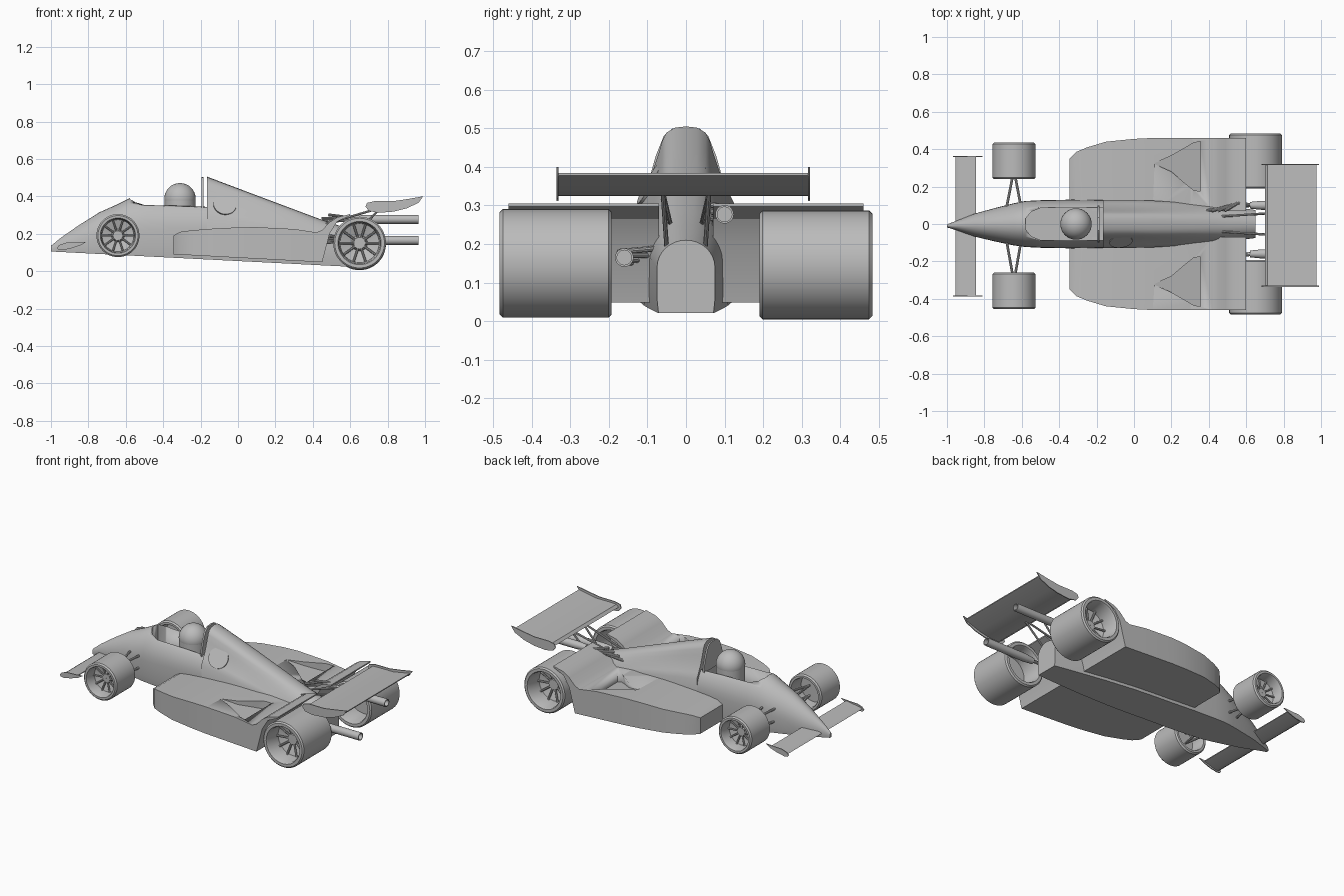
import bpy, bmesh, math
from mathutils import Vector

if "Cube" in bpy.data.objects:
    bpy.data.objects.remove(bpy.data.objects["Cube"])

paint = bpy.data.materials.new("plain_grey")
paint.diffuse_color = (0.5, 0.5, 0.5, 1)
paint.use_nodes = True
paint.node_tree.nodes["Principled BSDF"].inputs["Base Color"].default_value = paint.diffuse_color


def make(name, bm, angle=35):
    """Turn a bmesh into a finished object."""
    bmesh.ops.remove_doubles(bm, verts=bm.verts, dist=1e-5)
    bmesh.ops.recalc_face_normals(bm, faces=bm.faces)
    me = bpy.data.meshes.new(name)
    bm.to_mesh(me)
    bm.free()
    ob = bpy.data.objects.new(name, me)
    bpy.context.collection.objects.link(ob)
    me.materials.append(paint)
    me.shade_smooth()
    me.set_sharp_from_angle(angle=math.radians(angle))
    return ob


def loft(bm, rings, cap=True, wrap=False):
    """Skin closed rings of points."""
    rows = [[bm.verts.new(p) for p in r] for r in rings]
    n = len(rows[0])
    for a, b in zip(rows, rows[1:] + rows[:1] if wrap else rows[1:]):
        for i in range(n):
            j = (i + 1) % n
            bm.faces.new((a[i], a[j], b[j], b[i]))
    if cap:
        bm.faces.new(rows[0])
        bm.faces.new(rows[-1])


def rod(bm, a, b, r, r2=None, n=16):
    """Round bar between two points."""
    a, b = Vector(a), Vector(b)
    q = (b - a).to_track_quat('Z', 'Y')
    ring = lambda c, rad: [c + q @ Vector((rad * math.cos(t), rad * math.sin(t), 0))
                           for t in (2 * math.pi * i / n for i in range(n))]
    loft(bm, [ring(a, r), ring(b, r if r2 is None else r2)])


def prism(bm, pts, y0, y1):
    """Side profile (x, z) extruded across y."""
    loft(bm, [[(x, y, z) for x, z in pts] for y in (y0, y1)])


def cut(ob, bm, name):
    """Boolean-subtract a hidden cutter."""
    c = make(name, bm)
    c.hide_render = True
    c.hide_viewport = True
    m = ob.modifiers.new("cut", 'BOOLEAN')
    m.operation, m.solver, m.object = 'DIFFERENCE', 'EXACT', c


floor = lambda x: 0.105 - 0.051 * (x + 1)
COWL = [(1, 0), (.86, .17), (.73, .34), (.64, .5), (.56, .65), (.48, .82), (.40, .92), (.22, .985), (0, 1)]


def section(x, top, w, shoulder, k, shift=0):
    """Hull cross-section: straight sides, then round (k=0) or cowl (k=1) crown."""
    zb = floor(x)
    half = [(w * .95, zb), (w, zb + (shoulder - zb) * .3)]
    for i, (cy, cz) in enumerate(COWL):
        t = math.pi / 2 * i / 8
        half.append((w * (k * cy + (1 - k) * math.cos(t)),
                     shoulder + (top - shoulder) * (k * cz + (1 - k) * math.sin(t))))
    half[-1] = (0, top)
    pts = half + [(-y, z) for y, z in half[-2::-1]]
    return [(x, y + shift, z) for y, z in pts]


# Nose and cockpit tub
bm = bmesh.new()
loft(bm, [section(*s) for s in [
    (-1, .135, .008, .115, 0, -.01), (-.945, .18, .027, .13, 0, -.008), (-.85, .246, .062, .15, 0, -.006),
    (-.74, .315, .09, .18, 0, -.004), (-.645, .357, .112, .20, 0, -.002), (-.58, .39, .123, .22, 0),
    (-.5, .40, .127, .22, 0), (-.35, .392, .13, .225, 0), (-.165, .385, .128, .225, 0)]])
tub = make("nose_and_tub", bm)

# Cockpit opening
bm = bmesh.new()
hole = [(-.578, -.03), (-.55, -.065), (-.5, -.085), (-.15, -.085),
        (-.15, .085), (-.5, .085), (-.55, .065), (-.578, .03)]
loft(bm, [[(x, y, z) for x, y in hole] for z in (.22, .6)])
cut(tub, bm, "cockpit_cutter")

# Engine cover tapering to the tail
bm = bmesh.new()
loft(bm, [section(*s) for s in [
    (-.165, .505, .128, .30, 1), (-.03, .454, .128, .28, 1), (.1, .405, .125, .255, .95),
    (.3, .33, .112, .21, .6), (.42, .285, .10, .18, .35), (.52, .25, .09, .16, .15), (.65, .21, .075, .14, 0)]])
make("engine_cover", bm)

# Roll hoop panel behind the driver
bm = bmesh.new()
arch = [(.1, .335), (.095, .37), (.078, .43), (.058, .48), (.035, .5), (0, .503)]
arch += [(-y, z) for y, z in arch[-2::-1]]
loft(bm, [[(x, y, z) for y, z in arch] for x in (-.194, -.184)])
make("roll_hoop", bm)

# Round side hatch on the engine cover
bm = bmesh.new()
n = Vector((0.12, -.86, .48)).normalized()
c = Vector((-.07, -.093, .357))
rod(bm, c - n * .008, c + n * .004, .062, n=32)
make("side_hatch", bm)

# Driver helmet
bm = bmesh.new()
bmesh.ops.create_uvsphere(bm, u_segments=32, v_segments=16, radius=.084)
bmesh.ops.translate(bm, verts=bm.verts, vec=(-.31, 0, .387))
rod(bm, (-.31, 0, .22), (-.31, 0, .387), .083, n=32)
make("helmet", bm)

# Sidepods with kicked-up tails and inlet ducts
pod = [(-.345, .35, .19), (-.31, .385, .21), (-.25, .41, .218), (-.15, .44, .226), (0, .455, .234),
       (.1, .46, .235), (.3, .46, .225), (.42, .46, .207), (.45, .46, .22), (.49, .46, .262),
       (.53, .46, .288), (.6, .46, .305)]
under = {.49: .20, .53: .265, .6: .297}
duct = [(.11, .325), (.2, .365), (.27, .405), (.32, .435), (.355, .44),
        (.355, .175), (.32, .18), (.27, .22), (.2, .28), (.11, .32)]
for s, side in ((1, "left"), (-1, "right")):
    bm = bmesh.new()
    rings = []
    for x, y, z in pod:
        zb = under.get(x, .09 - .053 * (x + .345))
        rings.append([(x, s * .07, zb), (x, s * y, zb), (x, s * y, z), (x, s * .07, z)])
    loft(bm, rings)
    ob = make(side + "_sidepod", bm, 25)
    bm = bmesh.new()
    loft(bm, [[(x, s * y, .234 - (x - .11) * .3) for x, y in duct], [(x, s * y, .4) for x, y in duct]])
    cut(ob, bm, side + "_duct_cutter")


def wheel(name, x, y0, y1, z, R, out):
    """Hollow tyre with a dished, ribbed rim; out is the outward y direction."""
    w = abs(y1 - y0) / 2
    mid = (y0 + y1) / 2
    prof = [(R, -w + .008), (R, w - .008), (R - .008, w), (R * .82, w), (R * .78, w - .01),
            (R * .74, w * .3), (R * .3, w * .15), (R * .22, w * .35), (0.001, w * .35),
            (0.001, -w * .1), (R * .74, -w * .1), (R * .78, -w + .01), (R * .82, -w), (R - .008, -w)]
    bm = bmesh.new()
    N = 48
    loft(bm, [[(x + r * math.cos(t), mid + out * d, z + r * math.sin(t)) for r, d in prof]
              for t in (2 * math.pi * i / N for i in range(N))], cap=False, wrap=True)
    make(name + "_wheel", bm, 30)
    bm = bmesh.new()
    for i in range(10):
        t = 2 * math.pi * i / 10
        p = [(x + r * R * math.cos(t), mid + out * w * h, z + r * R * math.sin(t))
             for r, h in ((.2, .3), (.74, .38))]
        rod(bm, p[0], p[1], R * .045, n=8)
    make(name + "_spokes", bm)


wheel("front_left", -.642, .24, .435, .19, .115, 1)
wheel("front_right", -.642, -.455, -.26, .19, .115, -1)
wheel("rear_left", .65, .19, .483, .146, .141, 1)
wheel("rear_right", .65, -.483, -.193, .15, .141, -1)

# Front suspension arms
bm = bmesh.new()
for s in (1, -1):
    for z in (.16, .24):
        for x in (-.685, -.6):
            rod(bm, (-.642, s * .30 - .01, .19 + (z - .2) * .8), (x, s * .07, z), .007, n=8)
make("front_suspension", bm)

# Front wing and end plates
bm = bmesh.new()
prism(bm, [(-.955, .127), (-.94, .137), (-.91, .142), (-.845, .152), (-.845, .147), (-.92, .124), (-.945, .121)], -.385, .36)
make("front_wing", bm)
bm = bmesh.new()
leaf = [(-.968, .125), (-.955, .14), (-.92, .152), (-.86, .154), (-.81, .157), (-.84, .139), (-.89, .122), (-.94, .112), (-.96, .115)]
for y in (-.388, .358):
    prism(bm, leaf, y, y + .006)
make("front_end_plates", bm)

# Rear wing and end plates
bm = bmesh.new()
prism(bm, [(.70, .345), (.715, .36), (.76, .362), (.86, .362), (.975, .384), (.975, .378), (.87, .342), (.79, .326), (.73, .325)], -.33, .317)
make("rear_wing", bm)
bm = bmesh.new()
leaf = [(.682, .345), (.69, .365), (.73, .374), (.83, .374), (.91, .386), (.99, .4),
        (.965, .365), (.9, .335), (.83, .318), (.75, .312), (.70, .322)]
for y in (-.336, .316):
    prism(bm, leaf, y, y + .006)
make("rear_end_plates", bm)

# Rear wing struts
bm = bmesh.new()
for s in (1, -1):
    rod(bm, (.46, s * .04, .25), (.75, s * .06, .335), .006, n=8)
    rod(bm, (.62, s * .05, .19), (.76, s * .06, .335), .006, n=8)
make("rear_wing_struts", bm)

# Exhaust tail pipes with fanned header pipes
for side, y, z in (("left", .10, .277), ("right", -.16, .165)):
    s = 1 if y > 0 else -1
    bm = bmesh.new()
    rings = [(.62, .018), (.68, .024), (.965, .024), (.965, .019), (.72, .019)]
    loft(bm, [[(x, y + r * math.cos(t), z + r * math.sin(t))
               for t in (2 * math.pi * i / 20 for i in range(20))] for x, r in rings])
    make(side + "_tail_pipe", bm)
    bm = bmesh.new()
    for i in range(4):
        start = (.38 + .035 * i, s * .07, z - .03 + .018 * i)
        bend = (.48 + .025 * i, y - s * .012 + s * .008 * i, z - .012 + .009 * i)
        rod(bm, start, bend, .008, n=10)
        rod(bm, bend, (.65, y, z), .008, n=10)
    make(side + "_headers", bm)
